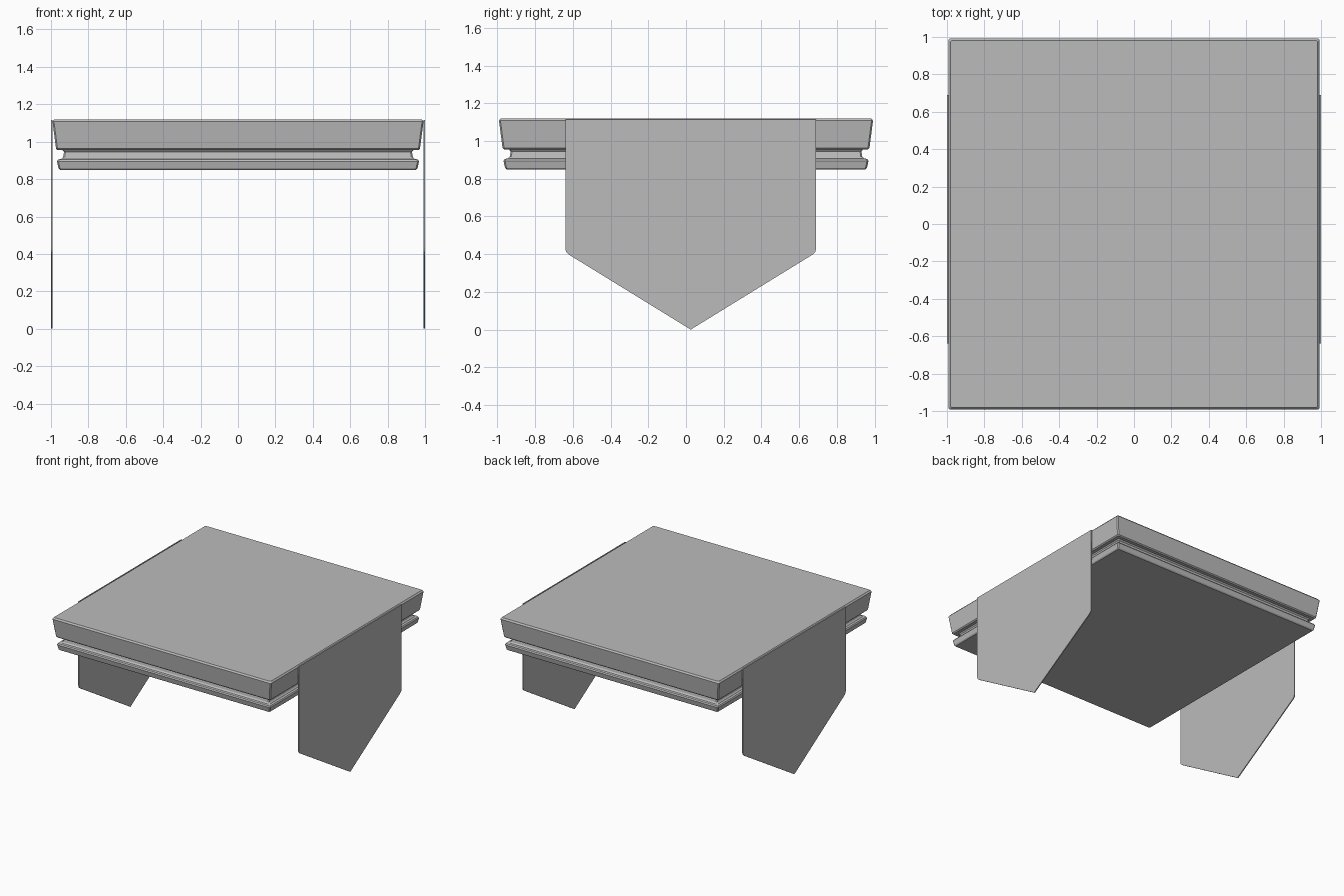
import bpy
import bmesh

cube = bpy.data.objects.get("Cube")
if cube:
    bpy.data.objects.remove(cube, do_unlink=True)

grey = bpy.data.materials.new("plain_grey")
grey.use_nodes = True
colour = (0.5, 0.5, 0.5, 1)
grey.diffuse_color = colour
grey.node_tree.nodes["Principled BSDF"].inputs["Base Color"].default_value = colour


def finish(name, bm):
    bmesh.ops.recalc_face_normals(bm, faces=bm.faces)
    mesh = bpy.data.meshes.new(name)
    bm.to_mesh(mesh)
    bm.free()
    mesh.materials.append(grey)
    obj = bpy.data.objects.new(name, mesh)
    bpy.context.collection.objects.link(obj)
    return obj


def square_ring(bm, half, z, cut=0.008):
    """Square outline with slightly clipped corners."""
    ring = []
    for sx, sy in ((1, 1), (-1, 1), (-1, -1), (1, -1)):
        pair = [(sx * half, sy * (half - cut)), (sx * (half - cut), sy * half)]
        if sx * sy < 0:
            pair.reverse()
        ring += [bm.verts.new((x, y, z)) for x, y in pair]
    return ring


# Moulded slab: square rings stacked along an edge profile
PROFILE = [
    (0.952, 0.85), (0.96, 0.858), (0.968, 0.895), (0.962, 0.905),
    (0.945, 0.908), (0.935, 0.918), (0.93, 0.945), (0.938, 0.955),
    (0.965, 0.955), (0.973, 0.963), (0.992, 1.108), (0.982, 1.12),
]
bm = bmesh.new()
rings = [square_ring(bm, half, z) for half, z in PROFILE]
for low, high in zip(rings, rings[1:]):
    for i in range(len(low)):
        j = (i + 1) % len(low)
        bm.faces.new((low[i], low[j], high[j], high[i]))
bm.faces.new(rings[0])
bm.faces.new(rings[-1])
finish("table_slab", bm)

# Thin pointed hanging panels, one on each side
OUTLINE = [
    (-0.64, 1.115), (-0.64, 0.43), (-0.636, 0.412), (-0.622, 0.398),
    (0.025, 0.0), (0.672, 0.398), (0.686, 0.412), (0.69, 0.43), (0.69, 1.115),
]
for side, sign in (("left", 1), ("right", -1)):
    bm = bmesh.new()
    face = bm.faces.new([bm.verts.new((sign, y, z)) for y, z in OUTLINE])
    made = bmesh.ops.extrude_face_region(bm, geom=[face])["geom"]
    bmesh.ops.translate(bm, vec=(-sign * 0.008, 0, 0),
                        verts=[v for v in made if isinstance(v, bmesh.types.BMVert)])
    # Remove the duplicate starting face if the extrusion left it open
    bmesh.ops.holes_fill(bm, edges=bm.edges, sides=0)
    finish(side + "_hanging_panel", bm)
